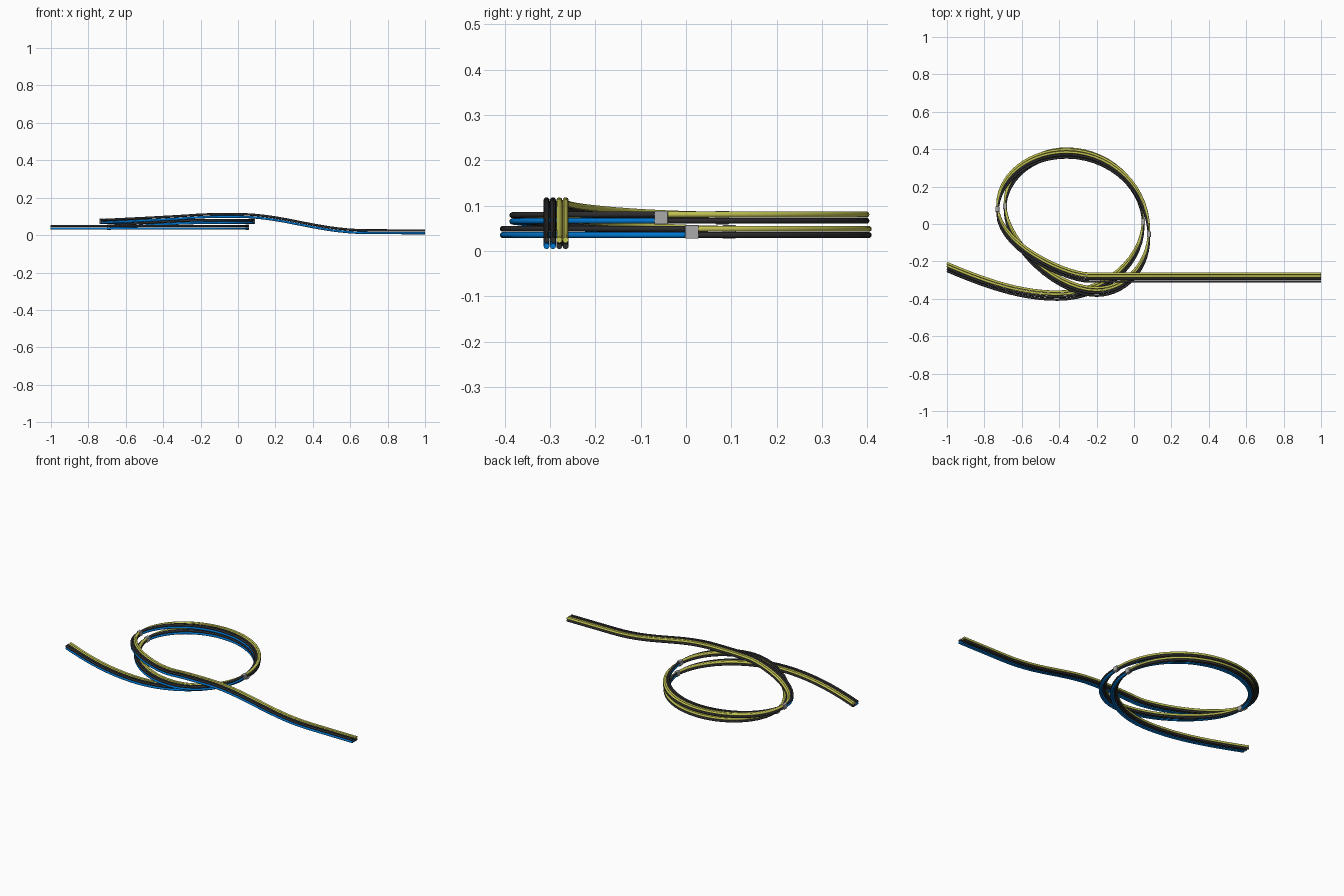
import bpy
from mathutils import Vector

if "Cube" in bpy.data.objects:
    bpy.data.objects.remove(bpy.data.objects["Cube"])

R = 0.0066        # wire radius
PITCH = 0.014     # spacing between wires

def material(name, rgb):
    m = bpy.data.materials.new(name)
    m.diffuse_color = (*rgb, 1)
    m.use_nodes = True
    m.node_tree.nodes["Principled BSDF"].inputs["Base Color"].default_value = m.diffuse_color
    return m

BLACK = material("black_rubber", (0.025, 0.025, 0.027))
YELLOW = material("yellow_rubber", (0.56, 0.56, 0.09))
BLUE = material("blue_rubber", (0.0, 0.18, 0.62))
GREY = material("grey_clip", (0.4, 0.4, 0.4))

# Ends of the coil sections, where clips join them
R1, R2 = (0.05, 0.013, 0.042), (0.08, -0.055, 0.0735)
L1, L2 = (-0.69, 0.095, 0.042), (-0.73, 0.08, 0.0735)

# Centre-line sections: (point, forward handle vector, back handle scale)
SECTIONS = [
    # incoming lead and lower front of the coil
    [((-1, -0.23, 0.042), (0.2, -0.085, 0), 1),
     ((-0.41, -0.383, 0.042), (0.25, 0, 0), 0.8),
     (R1, (0, 0.22, 0), 1)],
    # lower back arc
    [(L1, (0, 0.16, 0), 1),
     ((-0.36, 0.382, 0.042), (0.22, 0, 0), 0.83),
     (R1, (0, -0.2, 0), -1)],
    # middle front, climbing to the upper turn
    [(L1, (0, -0.2, 0), 1),
     ((-0.2, -0.362, 0.072), (0.155, 0, 0.0015), 1.4),
     (R2, (0, 0.17, 0), 1)],
    # upper back arc
    [(L2, (0, 0.165, 0), 1),
     ((-0.36, 0.377, 0.0735), (0.24, 0, 0), 0.85),
     (R2, (0, -0.24, 0), -1)],
    # outgoing lead crossing over the coil
    [(L2, (0, -0.2, 0), 1),
     ((-0.24, -0.2865, 0.1), (0.08, 0, 0.006), 1.5),
     ((0, -0.2865, 0.105), (0.25, 0, 0), 0.32),
     ((0.7, -0.2865, 0.0185), (0.1, 0, 0), 2.8),
     ((1, -0.2865, 0.0175), (0.1, 0, 0), 1)],
]

def wire(name, mat, dy, dz):
    """One wire following every section, shifted sideways and up."""
    cu = bpy.data.curves.new(name, 'CURVE')
    cu.dimensions = '3D'
    cu.bevel_depth = R
    cu.bevel_resolution = 3
    cu.resolution_u = 14
    cu.twist_mode = 'Z_UP'
    cu.use_fill_caps = True
    shift = Vector((0, dy, dz))
    for section in SECTIONS:
        s = cu.splines.new('BEZIER')
        s.bezier_points.add(len(section) - 1)
        for bp, (p, h, k) in zip(s.bezier_points, section):
            bp.handle_left_type = bp.handle_right_type = 'FREE'
            p, h = Vector(p) + shift, Vector(h)
            # a negative scale flips the handle so the arc closes downwards
            bp.co = p
            bp.handle_right = p + h
            bp.handle_left = p - h * (k if k > 0 else 1)
    cu.materials.append(mat)
    ob = bpy.data.objects.new(name, cu)
    bpy.context.collection.objects.link(ob)

# Wire bundle: four across, two high
ROWS = [("lower", (BLUE, BLUE, BLACK, BLACK)), ("upper", (BLACK, BLACK, YELLOW, YELLOW))]
for r, (row, mats) in enumerate(ROWS):
    for c, mat in enumerate(mats):
        wire(f"{row}_wire_{c + 1}", mat, (c - 1.5) * PITCH, (r - 0.5) * 0.0138)

# Clips covering the joints
for name, p in (("right_lower_clip", R1), ("right_upper_clip", R2),
                ("left_lower_clip", L1), ("left_upper_clip", L2)):
    bpy.ops.mesh.primitive_cube_add(size=1, location=p)
    ob = bpy.context.object
    ob.name = name
    ob.scale = (0.02, 0.03, 0.03)
    bpy.ops.object.transform_apply(location=False, rotation=False, scale=True)
    ob.data.materials.append(GREY)
    b = ob.modifiers.new("soft_edges", 'BEVEL')
    b.width = 0.002
    b.segments = 2
